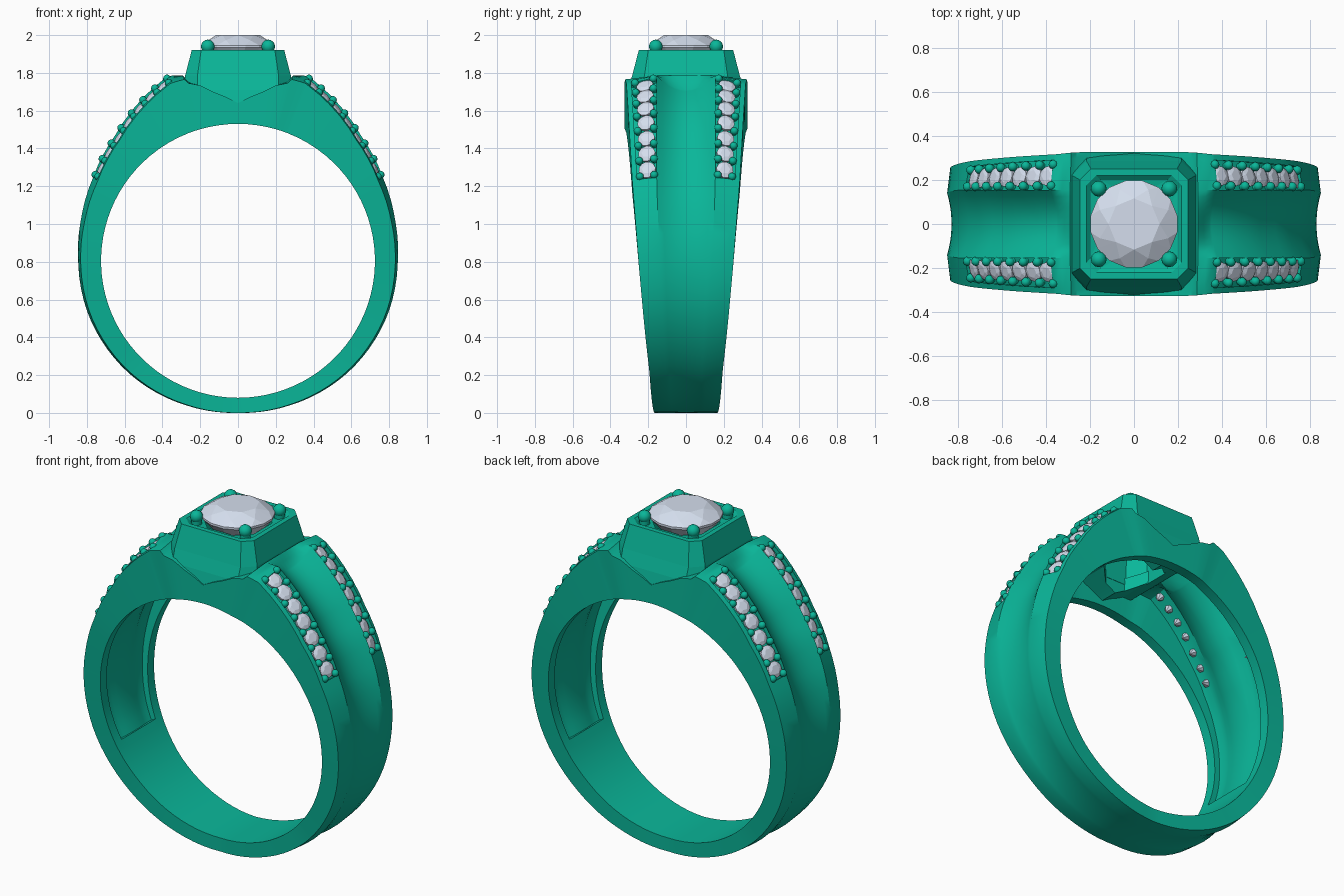
import bpy, bmesh
from math import sin, cos, pi, radians, degrees, atan2
from mathutils import Vector, Matrix

if "Cube" in bpy.data.objects:
    bpy.data.objects.remove(bpy.data.objects["Cube"])

CZ, RI = 0.805, 0.725          # finger hole centre height and radius


def material(name, col):
    m = bpy.data.materials.new(name)
    m.diffuse_color = (*col, 1)
    m.use_nodes = True
    m.node_tree.nodes["Principled BSDF"].inputs["Base Color"].default_value = m.diffuse_color
    return m


METAL = material("green_metal", (0.003, 0.47, 0.32))
STONE = material("pale_stone", (0.66, 0.73, 0.85))


def finish(bm, name, mat, smooth=None):
    bmesh.ops.remove_doubles(bm, verts=bm.verts, dist=1e-4)
    bmesh.ops.recalc_face_normals(bm, faces=bm.faces)
    me = bpy.data.meshes.new(name)
    bm.to_mesh(me)
    bm.free()
    me.materials.append(mat)
    if smooth:
        me.shade_smooth()
        me.set_sharp_from_angle(angle=radians(smooth))
    ob = bpy.data.objects.new(name, me)
    bpy.context.collection.objects.link(ob)
    return ob


def loft(bm, loops):
    """Skin a closed chain of equal closed loops."""
    vs = [[bm.verts.new(p) for p in lp] for lp in loops]
    n = len(vs[0])
    for i, a in enumerate(vs):
        b = vs[(i + 1) % len(vs)]
        for j in range(n):
            k = (j + 1) % n
            bm.faces.new((a[j], a[k], b[k], b[j]))


def interp(keys, t):
    for (a, u), (b, v) in zip(keys, keys[1:]):
        if t <= b:
            return u + (v - u) * max(0, t - a) / (b - a)
    return keys[-1][1]


# By angle (degrees, right half): outer radius, groove depth, half width, edge drop
OUTER = [(-90, .805), (-70, .813), (-45, .830), (-20, .842), (0, .846), (15, .860),
         (29.5, .884), (45.7, .930), (60, 1.0), (69.3, 1.047), (73.5, 1.022),
         (74.5, .991), (82, .901), (90, .835)]
GROOVE = [(-90, 0), (-45, .01), (0, .018), (30, .05), (69.3, .08), (73.5, 0), (90, 0)]
WIDTH = [(-90, .165), (-45, .194), (0, .252), (30, .285), (69.3, .316), (75, .326), (90, .326)]
DROP = [(-90, 0), (-45, .008), (0, .013), (30, .03), (69.3, .042), (73.5, .02), (78, 0), (90, 0)]


def outer(t):
    return interp(OUTER, t)


def rail(t):
    """Inner and outer y limits of a stone rail."""
    w = interp(WIDTH, t)
    return min(0.155, 0.55 * w), w - 0.026


def tilt(t, y):
    """How far the rail surface falls away towards the side of the band."""
    yi, yo = rail(t)
    return interp(DROP, t) * max(0, y - yi) / (yo + .026 - yi)


def section(t, trough, hollow, sx):
    a = radians(t)
    R, g, w = outer(t), interp(GROOVE, t), interp(WIDTH, t)
    yi, yo = rail(t)
    dip = lambda y: g * max(0, 1 - (y / yi) ** 2) + tilt(t, abs(y))
    half = [(w, R - tilt(t, w)), (yo, R - tilt(t, yo)), (yo, R - tilt(t, yo) - trough),
            (yi, R - trough), (yi, R)]
    mid = [(yi * k / 5, R - dip(yi * k / 5)) for k in range(4, -5, -1)]
    top = half + mid + [(-y, r) for y, r in reversed(half)]
    h = w - 0.06
    roof = [(h * k / 5, max(RI + .002, R - dip(h * k / 5) - .08) if hollow else RI)
            for k in range(-5, 6)]
    bot = [(-w, RI), (-h, RI)] + roof + [(h, RI), (w, RI)]
    return [(sx * r * cos(a), y, CZ + r * sin(a)) for y, r in top + bot]


# Band: swept section with groove, stone rails and hollow inside
R0, R1, H0 = 30, 68.7, -26
angles = list(range(-90, H0, 4)) + [H0, H0] + list(range(-22, 30, 4)) + [R0, R0]
angles += [34, 38, 42, 45.7, 50, 55, 60, 64, R1, R1, 69.3, 71.5, 73.5, 74.5, 78, 82, 86, 90]
stations, seen = [], set()
for t in angles:
    again = t in seen
    seen.add(t)
    in_rail = (R0 < t < R1) or (t == R0 and again) or (t == R1 and not again)
    in_hollow = t > H0 or (t == H0 and again)
    stations.append((t, 0.025 if in_rail else 0, in_hollow))
loops = [section(*s, 1) for s in stations]
loops += [section(*s, -1) for s in reversed(stations[1:-1])]
bm = bmesh.new()
loft(bm, loops)
band = finish(bm, "band", METAL, 28)

# Opening through the band under the setting
bm = bmesh.new()
bmesh.ops.create_cone(bm, cap_ends=True, segments=8, radius1=.17, radius2=.17, depth=.5,
                      matrix=Matrix.Translation((0, 0, 1.7)) @ Matrix.Rotation(pi / 8, 4, 'Z'))
cutter = finish(bm, "opening_cutter", METAL)
cutter.hide_render = True
cutter.hide_viewport = True
mod = band.modifiers.new("opening", 'BOOLEAN')
mod.object = cutter
mod.operation = 'DIFFERENCE'
mod.solver = 'EXACT'


# Setting: tapered eight-sided collar with a stepped seat
def octagon(x, y, c, z):
    q = [(x, y - c), (x - c, y), (c - x, y), (-x, y - c),
         (-x, c - y), (c - x, -y), (x - c, -y), (x, c - y)]
    return [(a, b, z) for a, b in q]


bm = bmesh.new()
loft(bm, [octagon(.2, .322, .06, 1.635), octagon(.285, .308, .072, 1.71),
          octagon(.28, .285, .065, 1.785),
          octagon(.245, .25, .05, 1.92), octagon(.215, .22, .045, 1.92),
          octagon(.198, .2, .045, 1.902), octagon(.165, .165, .08, 1.895),
          octagon(.155, .155, .08, 1.635)])
finish(bm, "setting", METAL)


def gem(bm, m, r, crown, depth, n):
    """Faceted brilliant: hull of table, crown, girdle and point."""
    pts = [Vector((0, 0, -depth))]
    for rad, z, k, off in ((.58, crown, n, 0), (.84, crown * .55, n, .5),
                           (1, .006, 2 * n, .5), (1, -.006, 2 * n, .5),
                           (.5, -depth * .56, n, 0)):
        pts += [Vector((r * rad * cos(2 * pi * (i + off) / k),
                        r * rad * sin(2 * pi * (i + off) / k), z)) for i in range(k)]
    vs = [bm.verts.new(m @ p) for p in pts]
    bmesh.ops.convex_hull(bm, input=vs)
    loose = [v for v in vs if v.is_valid and not v.link_faces]
    bmesh.ops.delete(bm, geom=loose, context='VERTS')


def prong(bm, m, r, length):
    bmesh.ops.create_uvsphere(bm, u_segments=12, v_segments=8, radius=r, matrix=m)
    bmesh.ops.create_cone(bm, cap_ends=True, segments=12, radius1=r * .8, radius2=r * .8,
                          depth=length, matrix=m @ Matrix.Translation((0, 0, -length / 2)))


# Centre stone and its four prongs
bm = bmesh.new()
gem(bm, Matrix.Translation((0, 0, 1.94)), .2, .06, .22, 8)
finish(bm, "centre_stone", STONE)
bm = bmesh.new()
for sx in (1, -1):
    for sy in (1, -1):
        prong(bm, Matrix.Translation((sx * .16, sy * .16, 1.94)), .036, .1)
finish(bm, "centre_prongs", METAL, 40)


# Shoulder stones and bead prongs along the four rails
def place(s, sx, sy, f, lift):
    """Transform at fraction s along a rail and f across it, tilted with the surface."""
    x, z = .758 + (.368 - .758) * s, 1.25 + (1.772 - 1.25) * s
    t = degrees(atan2(z - CZ, x))
    at = lambda d: Vector((sx * outer(d) * cos(radians(d)), 0,
                           CZ + outer(d) * sin(radians(d))))
    tan = (at(t + 1) - at(t - 1)).normalized()
    yi, yo = rail(t)
    y = yi + (yo - yi) * f
    slope = interp(DROP, t) / (yo + .026 - yi)
    n = Vector((abs(tan.z) * sx, sy * slope, abs(tan.x))).normalized()
    radial = (at(t) - Vector((0, 0, CZ))).normalized()
    p = at(t) - radial * tilt(t, y) + Vector((0, sy * y, 0)) + n * lift
    return Matrix.Translation(p) @ n.to_track_quat('Z', 'Y').to_matrix().to_4x4()


stones, beads = bmesh.new(), bmesh.new()
N = 7
for sx in (1, -1):
    for sy in (1, -1):
        for i in range(N):
            gem(stones, place((i + .5) / N, sx, sy, .5, -.016), .046, .014, .11, 6)
        for i in range(N + 1):
            for f in (.14, .86):
                prong(beads, place(.015 + .97 * i / N, sx, sy, f, -.004), .021, .035)
finish(stones, "shoulder_stones", STONE)
finish(beads, "shoulder_prongs", METAL, 40)
